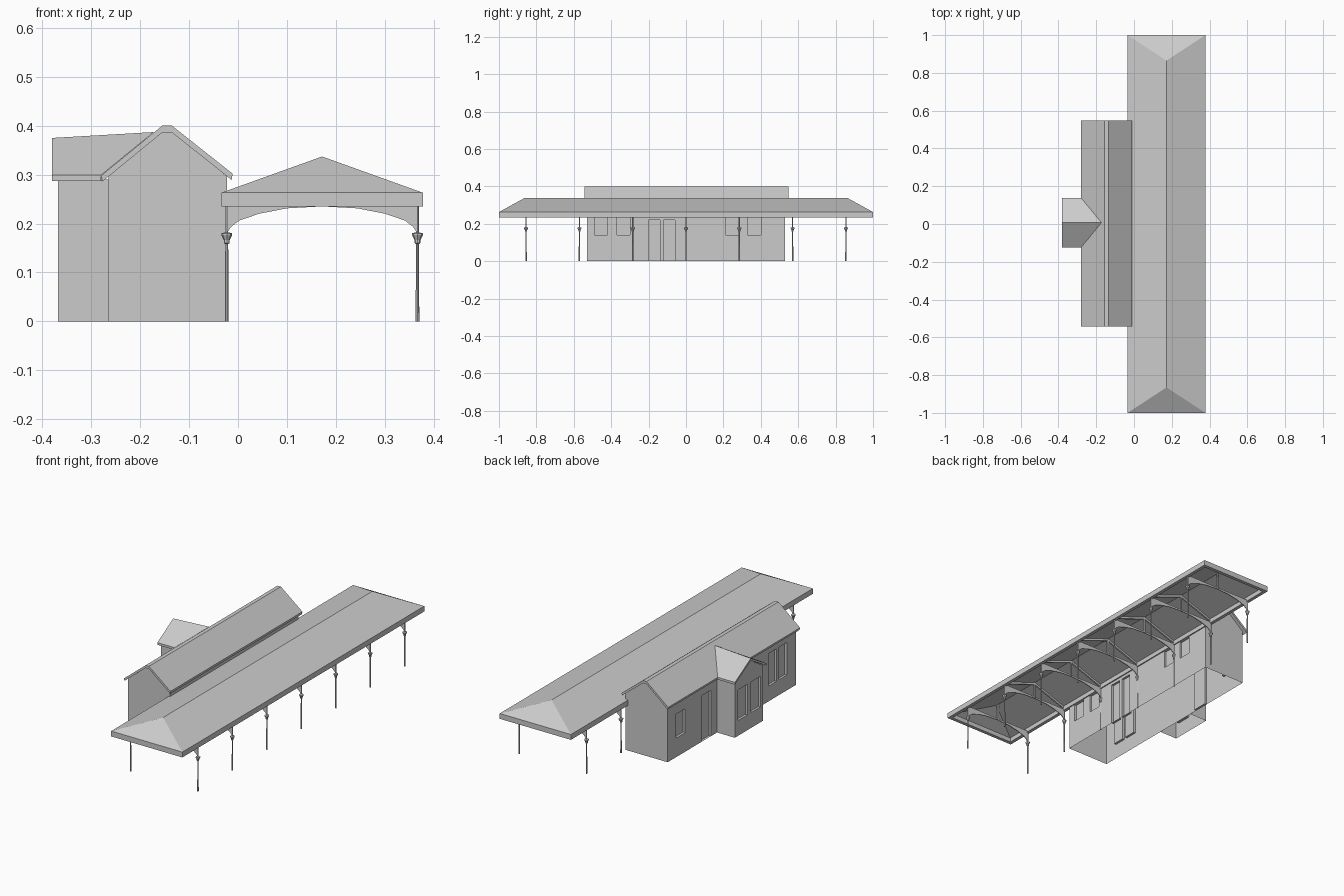
import bpy, bmesh, math
from mathutils import Vector

if "Cube" in bpy.data.objects:
    bpy.data.objects.remove(bpy.data.objects["Cube"])


def make(name, faces):
    """Build one object from a list of polygons (lists of points)."""
    bm = bmesh.new()
    for f in faces:
        bm.faces.new([bm.verts.new(p) for p in f])
    bmesh.ops.remove_doubles(bm, verts=bm.verts, dist=1e-5)
    bmesh.ops.recalc_face_normals(bm, faces=bm.faces)
    me = bpy.data.meshes.new(name)
    bm.to_mesh(me)
    bm.free()
    ob = bpy.data.objects.new(name, me)
    bpy.context.collection.objects.link(ob)
    return ob


def prism(profile, y0, y1):
    """Faces of an x-z profile extruded along y."""
    a = [(x, y0, z) for x, z in profile]
    b = [(x, y1, z) for x, z in profile]
    n = len(profile)
    return [a, b[::-1]] + [[a[i], a[(i + 1) % n], b[(i + 1) % n], b[i]] for i in range(n)]


def wall(x, depth, y0, y1, top, openings):
    """Wall in the y-z plane with recessed openings (ya, yb, za, zb)."""
    ys = sorted({y0, y1, *[v for o in openings for v in o[:2]]})
    zs = sorted({0, top, *[v for o in openings for v in o[2:]]})
    faces = []
    for a, b in zip(ys, ys[1:]):
        for c, d in zip(zs, zs[1:]):
            m, k = (a + b) / 2, (c + d) / 2
            if not any(o[0] < m < o[1] and o[2] < k < o[3] for o in openings):
                faces.append([(x, a, c), (x, b, c), (x, b, d), (x, a, d)])
    for a, b, c, d in openings:
        rim = [(a, c), (b, c), (b, d), (a, d)]
        faces.append([(x + depth, *p) for p in rim])
        for i in range(4):
            p, q = rim[i], rim[(i + 1) % 4]
            faces.append([(x, *p), (x, *q), (x + depth, *q), (x + depth, *p)])
    return faces


# Main building walls, open underneath
XL, XR, YW = -0.265, -0.022, 0.53
gable = [(XL, 0), (XR, 0), (XR, 0.296), (-0.135, 0.387), (-0.155, 0.387), (XL, 0.296)]
make("gable_walls", [[(x, s * YW, z) for x, z in gable] for s in (-1, 1)])
make("track_side_wall", wall(XR, -0.012, -YW, YW, 0.296, [
    (-0.49, -0.42, 0.14, 0.25), (-0.37, -0.30, 0.14, 0.25),
    (-0.20, -0.14, 0, 0.22), (-0.12, -0.06, 0, 0.22),
    (0.21, 0.28, 0.14, 0.25), (0.33, 0.40, 0.14, 0.25)]))
make("street_side_wall", wall(XL, 0.012, -YW, YW, 0.296, [
    (0.385, 0.46, 0.10, 0.225), (0.17, 0.25, 0, 0.24),
    (-0.37, -0.305, 0.08, 0.25), (-0.455, -0.39, 0.08, 0.25)]))

# Main roof with a flat ridge cap
make("main_roof", prism([
    (-0.28, 0.298), (-0.155, 0.4), (-0.135, 0.4), (-0.011, 0.302),
    (-0.013, 0.289), (-0.135, 0.386), (-0.155, 0.386), (-0.277, 0.286)], -0.543, 0.548))

# Projecting bay
XB, B0, B1, BM = -0.368, -0.11, 0.122, 0.007
bay = wall(XB, 0.012, B0, B1, 0.29, [(-0.09, -0.012, 0.08, 0.24), (0.018, 0.095, 0.08, 0.24)])
bay.append([(XB, B0, 0.29), (XB, B1, 0.29), (XB, BM, 0.365)])
for y in (B0, B1):
    bay.append([(XB, y, 0), (XL, y, 0), (XL, y, 0.29), (XB, y, 0.29)])
make("bay_walls", bay)

# Bay roof running back into the main roof
bay_roof = []
for y in (-0.124, 0.138):
    def layer(d):
        return [(-0.38, y, 0.299 - d), (-0.28, y, 0.299 - d),
                (-0.172, BM, 0.387 - d), (-0.38, BM, 0.375 - d)]
    up, low = layer(0), layer(0.012)
    bay_roof += [up, low]
    for i, j in ((0, 1), (3, 0)):
        bay_roof.append([up[i], up[j], low[j], low[i]])
make("bay_roof", bay_roof)

# Canopy: hipped shell with a hanging fascia
CX = 0.172


def ring(inset, z):
    w, l = 0.206 - inset, 1 - inset
    return [(CX - w, -l, z), (CX + w, -l, z), (CX + w, l, z), (CX - w, l, z)]


def hip(r, z):
    a, b = (CX, -0.865, z), (CX, 0.865, z)
    return [[r[0], r[1], a], [r[2], r[3], b], [r[1], r[2], b, a], [r[3], r[0], a, b]]


levels = [ring(0, 0.263), ring(0, 0.235), ring(0.018, 0.235), ring(0.018, 0.258)]
canopy = hip(levels[0], 0.337) + hip(levels[3], 0.325)
for u, v in zip(levels, levels[1:]):
    canopy += [[u[i], u[(i + 1) % 4], v[(i + 1) % 4], v[i]] for i in range(4)]
make("canopy_roof", canopy)

# Columns and trusses, seven bays
COL = [(0.006, 0), (0.006, 0.008), (0.0035, 0.012), (0.003, 0.158), (0.006, 0.16),
       (0.006, 0.166), (0.011, 0.176), (0.011, 0.18), (0.003, 0.182), (0.003, 0.25)]
COL[0:3] = [(0.0038, 0), (0.0038, 0.005)]
SIDES = 8


def column(x, y):
    rings = [[(x + r * math.cos(2 * math.pi * i / SIDES),
               y + r * math.sin(2 * math.pi * i / SIDES), z) for i in range(SIDES)]
             for r, z in COL]
    return [rings[0], rings[-1]] + [[u[i], u[(i + 1) % SIDES], v[(i + 1) % SIDES], v[i]]
                                    for u, v in zip(rings, rings[1:]) for i in range(SIDES)]


HALF, T = 0.195, 0.004
ARCH = [(1, 0.18), (0.955, 0.193), (0.87, 0.206), (0.66, 0.22), (0.37, 0.231), (0, 0.235)]
for n in range(7):
    y = (n - 3) * 0.285
    for side, s in (("left", -1), ("right", 1)):
        make(f"{side}_column_{n + 1}", column(CX + s * HALF, y))
    # arched spandrel plate, rafters and king post
    for s in (-1, 1):
        plate = [(CX + s * HALF * u, z) for u, z in ARCH]
        make(f"arch_{n + 1}", prism(plate + [(CX, 0.243), (CX + s * HALF, 0.243)], y - T / 2, y + T / 2))
        if n in (0, 6):
            continue
        make(f"rafter_{n + 1}", prism([(CX, 0.326), (CX + s * 0.19, 0.258), (CX + s * 0.19, 0.246),
                                       (CX, 0.314)], y - T, y + T))
    top = 0.326
    make(f"king_post_{n + 1}", prism([(CX - T, 0.238), (CX + T, 0.238), (CX + T, top), (CX - T, top)],
                                     y - T, y + T))
